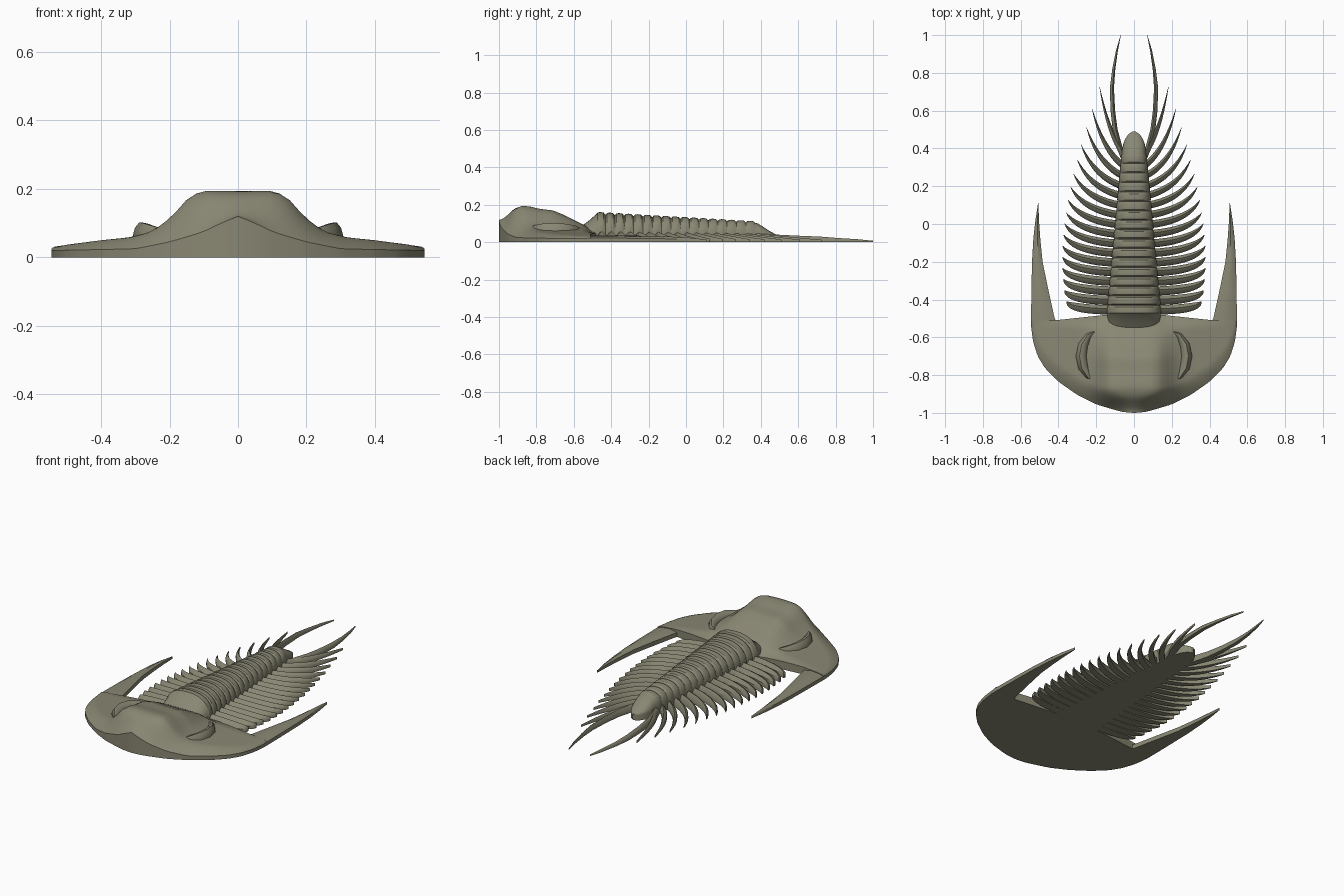
import bpy, bmesh, math

if "Cube" in bpy.data.objects:
    bpy.data.objects.remove(bpy.data.objects["Cube"])

mat = bpy.data.materials.new("olive_shell")
mat.diffuse_color = (0.25, 0.24, 0.17, 1)
mat.use_nodes = True
mat.node_tree.nodes["Principled BSDF"].inputs["Base Color"].default_value = mat.diffuse_color


def interp(x, pts):
    """Piecewise linear lookup in a list of (x, value) pairs."""
    if x <= pts[0][0]:
        return pts[0][1]
    for (a, va), (b, vb) in zip(pts, pts[1:]):
        if x <= b:
            return va + (vb - va) * (x - a) / (b - a)
    return pts[-1][1]


def smooth(t):
    t = max(0, min(1, t))
    return t * t * (3 - 2 * t)


def finish(bm, name, angle=35):
    bmesh.ops.recalc_face_normals(bm, faces=bm.faces)
    me = bpy.data.meshes.new(name)
    bm.to_mesh(me)
    bm.free()
    ob = bpy.data.objects.new(name, me)
    bpy.context.collection.objects.link(ob)
    me.materials.append(mat)
    bpy.ops.object.select_all(action='DESELECT')
    ob.select_set(True)
    bpy.context.view_layer.objects.active = ob
    bpy.ops.object.shade_smooth_by_angle(angle=math.radians(angle))
    return ob


def loft(bm, sections):
    """Skin closed cross-sections and cap both ends."""
    rings = [[bm.verts.new(p) for p in s] for s in sections]
    n = len(rings[0])
    for a, b in zip(rings, rings[1:]):
        for i in range(n):
            j = (i + 1) % n
            bm.faces.new((a[i], a[j], b[j], b[i]))
    bm.faces.new(rings[0])
    bm.faces.new(rings[-1])


def blade(bm, path, profile, side):
    """Sweep a cross-section along path points (x, y, half width, height)."""
    secs = []
    for i, (x, y, w, h) in enumerate(path):
        a, b = path[max(i - 1, 0)], path[min(i + 1, len(path) - 1)]
        dx, dy = b[0] - a[0], b[1] - a[1]
        l = math.hypot(dx, dy)
        nx, ny = -dy / l, dx / l
        secs.append([(side * (x + nx * w * u), y + ny * w * u, h * v) for u, v in profile])
    loft(bm, secs)


def bezier(p0, p1, p2, t):
    return [(1 - t) ** 2 * a + 2 * t * (1 - t) * b + t * t * c for a, b, c in zip(p0, p1, p2)]


# Head shield: height field with a raised central lobe and a flat base
FRONT = [(0, -1), (.05, -.997), (.1, -.985), (.2, -.955), (.3, -.905), (.4, -.835),
         (.47, -.765), (.51, -.7), (.535, -.62), (.545, -.54)]
BACK = [(0, -.485), (.14, -.48), (.42, -.51), (.545, -.51)]
CREST = [(-1, .12), (-.96, .155), (-.92, .18), (-.87, .195), (-.83, .19), (-.78, .178), (-.71, .17),
         (-.65, .145), (-.6, .12), (-.55, .095), (-.48, .05)]
LOBE = [(0, 1), (.09, 1), (.12, .95), (.15, .8), (.18, .55), (.2, .4), (.23, .22), (.27, .07), (.32, 0)]
FLANGE = [(0, .065), (.3, .06), (.4, .05), (.5, .037), (.545, .027)]
EDGE = [(0, .12), (.05, .1), (.1, .075), (.2, .045), (.3, .025), (.545, .02)]


def head_height(x, y, yf):
    base = interp(x, FLANGE)
    z = base + interp(x, LOBE) * (interp(y, CREST) - base)
    if x > .15:
        z -= (z - .035) * smooth((y + .55) / .06) * .5
    e = interp(x, EDGE)
    return e + (z - e) * math.sqrt(smooth((y - yf) / .1))


bm = bmesh.new()
NX, NY = 56, 30
grid = []
for i in range(NX + 1):
    x = .545 * math.sin((2 * i / NX - 1) * math.pi / 2)
    yf, yb = interp(abs(x), FRONT), interp(abs(x), BACK)
    col = []
    for j in range(NY + 1):
        y = yf + (yb - yf) * (j / NY) ** 1.2
        col.append(bm.verts.new((x, y, head_height(abs(x), y, yf))))
    grid.append(col)
for a, b in zip(grid, grid[1:]):
    for j in range(NY):
        bm.faces.new((a[j], b[j], b[j + 1], a[j + 1]))
rim = ([c[0] for c in grid] + grid[-1][1:] + [c[-1] for c in grid[-2::-1]] + grid[0][-2:0:-1])
foot = [bm.verts.new((v.co.x, v.co.y, 0)) for v in rim]
for i in range(len(rim)):
    k = (i + 1) % len(rim)
    bm.faces.new((rim[i], rim[k], foot[k], foot[i]))
bm.faces.new(foot)
finish(bm, "head_shield")

# Cheek spines: inner x, outer x, y, height
CHEEK = [(.405, .545, -.53, .034), (.42, .545, -.5, .036), (.453, .543, -.35, .036), (.484, .54, -.2, .034),
         (.496, .533, -.08, .03), (.503, .522, .02, .024), (.506, .508, .11, .014)]
# Eye lobes: crescent path with half width and height
EYE = [(.2, -.84, .004, .08), (.24, -.81, .018, .09), (.27, -.76, .026, .1), (.28, -.7, .028, .102),
       (.27, -.64, .026, .098), (.24, -.59, .018, .088), (.19, -.56, .004, .07)]
EYE_PROFILE = [(-1, .2), (-1, .6), (-.75, .85), (-.3, 1), (.2, .99), (.7, .88), (1, .8), (1, .2)]
for side, tag in ((-1, "left"), (1, "right")):
    bm = bmesh.new()
    loft(bm, [[(side * a, y, 0), (side * a, y, h * .7), (side * (a * .6 + b * .4), y, h),
               (side * (a * .2 + b * .8), y, h * .85), (side * b, y, h * .6), (side * b, y, 0)]
              for a, b, y, h in CHEEK])
    finish(bm, tag + "_cheek_spine")
    bm = bmesh.new()
    blade(bm, EYE, EYE_PROFILE, side)
    finish(bm, tag + "_eye_lobe", 50)


# Body axis: ringed half tube ending in a rounded tail cap
def arch(y, w, h, n=18):
    pts = []
    for k in range(n + 1):
        c, s = math.cos(math.pi * k / n), math.sin(math.pi * k / n)
        pts.append((w * math.copysign(abs(c) ** .8, c), y, .03 + (h - .03) * abs(s) ** .8))
    return [(w, y, 0)] + pts + [(-w, y, 0)]


SEG, PITCH, Y0 = 17, .05, -.48
secs = [arch(-.56, .13, .085), arch(-.52, .14, .115)]
for i in range(SEG):
    for f, k in ((0, .92), (.15, .98), (.45, 1), (.8, .985), (.98, .92)):
        t = (i + f) / SEG
        secs.append(arch(Y0 + PITCH * (i + f), (.147 - .08 * t) * (.5 + k / 2), (.163 - .05 * t) * k))
for y, w, h in ((.385, .064, .1), (.42, .058, .078), (.45, .047, .058), (.475, .03, .045), (.49, .008, .035)):
    secs.append(arch(y, w, h))
bm = bmesh.new()
loft(bm, secs)
finish(bm, "body_axis", 25)

# Side ribs: curved blades sweeping back more and more towards the tail
TIP_X = [(0, .355), (1, .367), (3, .378), (5, .378), (7, .367), (9, .35), (11, .32), (13, .28), (15, .222), (16, .182)]
TIP_Y = [(0, -.41), (8, .06), (10, .195), (11, .265), (12, .34), (13, .42), (14, .51), (15, .61), (16, .725)]
RIB = [(-1, 0), (-1, .5), (-.35, .85), (.25, 1), (1, .55), (1, 0)]
TAIL = [(.045, .33, .016, .05), (.075, .4, .015, .045), (.1, .5, .013, .04), (.112, .6, .012, .035),
        (.117, .72, .011, .03), (.107, .82, .008, .022), (.09, .92, .005, .016), (.07, 1, .001, .008)]
for side, tag in ((-1, "left"), (1, "right")):
    bm = bmesh.new()
    for i in range(SEG):
        t = i / (SEG - 1)
        ry = Y0 + PITCH * (i + .5)
        tx, ty = interp(i, TIP_X), interp(i, TIP_Y)
        p0 = (.09 - .06 * t, ry)
        p1 = (tx * (.97 - .27 * t), ry + (ty - ry) * (.02 + .22 * t))
        path = []
        for k in range(13):
            u = k / 12
            x, y = bezier(p0, p1, (tx, ty), u)
            w = (.025 - .008 * t) * (1 - (u ** (3.5 - 1.9 * t)) * .95)
            path.append((x, y, w, .06 - .012 * t - .035 * u ** 1.5))
        blade(bm, path, RIB, side)
    finish(bm, tag + "_ribs")
    # Long tail spines
    bm = bmesh.new()
    blade(bm, TAIL, RIB, side)
    finish(bm, tag + "_tail_spine")
